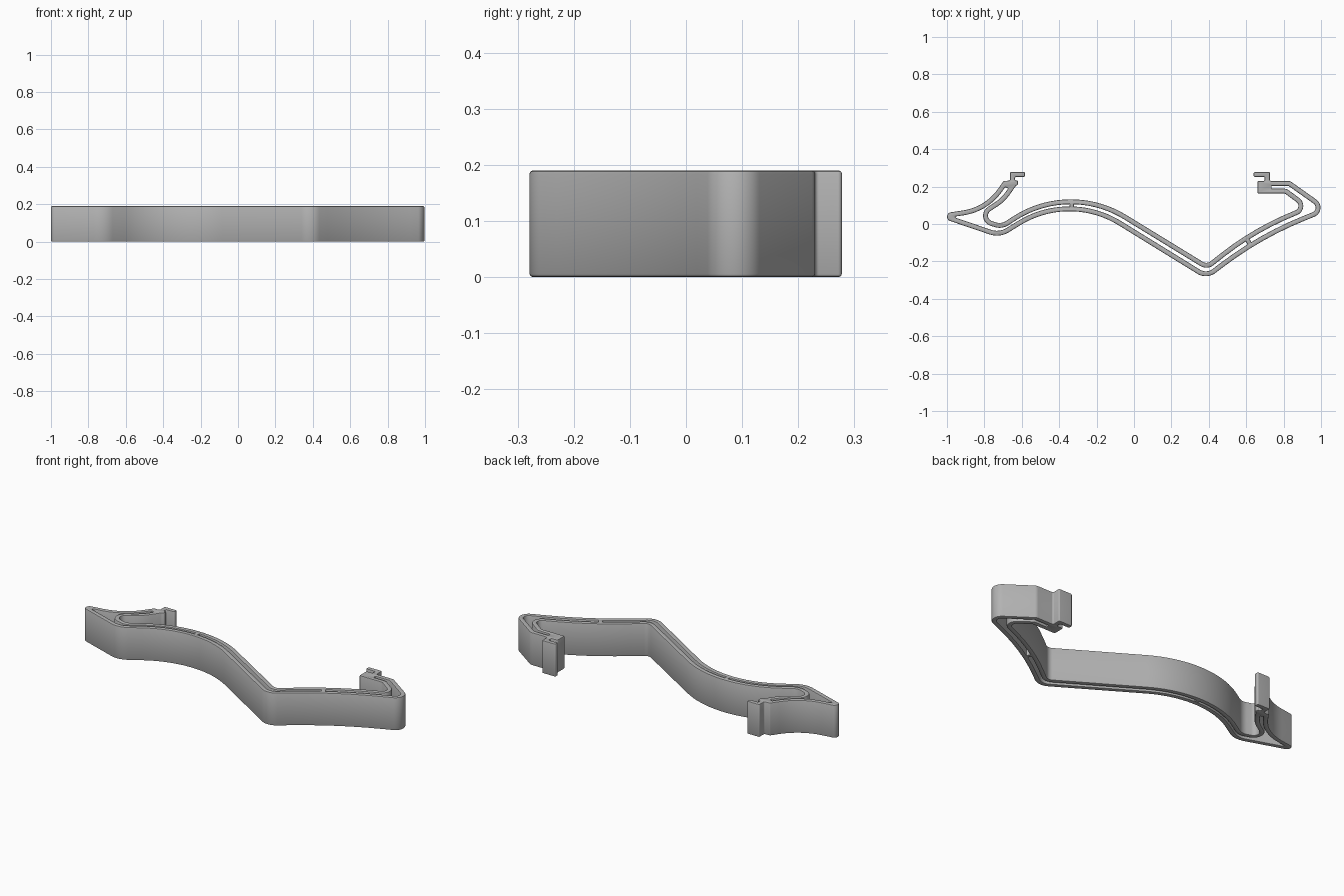
import bpy, bmesh
from math import tan, cos, sin, radians
from mathutils import Vector

HEIGHT, EDGE, WALL = 0.19, 0.006, 0.026

if "Cube" in bpy.data.objects:
    bpy.data.objects.remove(bpy.data.objects["Cube"], do_unlink=True)

grey = bpy.data.materials.new("matte_grey")
grey.use_nodes = True
grey.diffuse_color = (0.45, 0.45, 0.45, 1)
grey.node_tree.nodes["Principled BSDF"].inputs["Base Color"].default_value = (0.45, 0.45, 0.45, 1)


def directions(corners, i):
    """Corner i of a closed loop with its unit directions in and out."""
    p = [Vector(c[:2]) for c in (corners[i - 1], corners[i], corners[(i + 1) % len(corners)])]
    return p[1], (p[1] - p[0]).normalized(), (p[2] - p[1]).normalized()


def rounded(corners):
    """Turn (x, y, radius) corners into a loop with arc fillets."""
    loop = []
    for i, (x, y, r) in enumerate(corners):
        p, a, b = directions(corners, i)
        turn = b.angle_signed(a)
        if abs(turn) < 0.01:
            loop.append(p)
            continue
        side = 1 if turn > 0 else -1
        start = p - a * r * tan(abs(turn) / 2)
        normal = Vector((-a.y, a.x)) * side
        steps = max(4, int(abs(turn) * (6 + 14 * r ** 0.5)))
        for k in range(steps + 1):
            t = abs(turn) * k / steps
            loop.append(start + a * r * sin(t) + normal * r * (1 - cos(t)))
    return loop


def inset(corners, d):
    """Move a counter-clockwise loop inward, keeping its arcs concentric."""
    result = []
    for i, (x, y, r) in enumerate(corners):
        p, a, b = directions(corners, i)
        na, nb = Vector((-a.y, a.x)), Vector((-b.y, b.x))
        q = p + (na + nb) * d / (1 + na.dot(nb))
        convex = a.cross(b) > 0
        result.append((q.x, q.y, max(r - d if convex else r + d, 0.004)))
    return result


def extrude(name, loops):
    """Extrude outlines with holes to full height, with softened rims."""
    curve = bpy.data.curves.new(name, 'CURVE')
    curve.dimensions, curve.fill_mode = '2D', 'BOTH'
    curve.extrude = HEIGHT / 2 - EDGE
    curve.bevel_depth, curve.offset, curve.bevel_resolution = EDGE, -EDGE, 1
    for loop in loops:
        spline = curve.splines.new('POLY')
        spline.points.add(len(loop) - 1)
        for point, p in zip(spline.points, loop):
            point.co = (p.x, p.y, 0, 1)
        spline.use_cyclic_u = True
    obj = bpy.data.objects.new(name, curve)
    bpy.context.collection.objects.link(obj)
    obj.location.z = HEIGHT / 2
    bpy.ops.object.select_all(action='DESELECT')
    obj.select_set(True)
    bpy.context.view_layer.objects.active = obj
    bpy.ops.object.convert(target='MESH')
    obj = bpy.context.object
    bm = bmesh.new()
    bm.from_mesh(obj.data)
    bmesh.ops.remove_doubles(bm, verts=bm.verts, dist=0.0002)
    bmesh.ops.recalc_face_normals(bm, faces=bm.faces)
    bm.to_mesh(obj.data)
    bm.free()
    obj.data.materials.clear()
    obj.data.materials.append(grey)
    bpy.ops.object.shade_smooth_by_angle(angle=radians(35))


# Front edge of the strip, left to right in plan: tip, dip, arch, valley, sweep, tip
front = [(-0.797, 0.09, 0.28), (-1.077, 0.048, 0.024), (-0.718, -0.074, 0.12),
         (-0.345, 0.155, 0.5), (0.389, -0.297, 0.085), (0.68, -0.076, 1.9),
         (1.054, 0.075, 0.053), (0.834, 0.23, 0.03)]
# Back edge, returning
back = [(0.807, 0.163, 0.02), (0.906, 0.09, 0.026), (0.647, -0.014, 1.6),
        (0.389, -0.215, 0.035), (-0.345, 0.234, 0.568), (-0.71, 0.0, 0.06),
        (-0.82, 0.035, 0.03), (-0.69, 0.12, 0.24)]
# Hooked ends joining the two edges
R = 0.007
right_hook = [(0.727, 0.23, R), (0.727, 0.278, R), (0.64, 0.278, R), (0.64, 0.252, R),
              (0.699, 0.252, R), (0.699, 0.23, R), (0.66, 0.23, R), (0.66, 0.163, R)]
left_hook = [(-0.632, 0.203, R), (-0.62, 0.212, R), (-0.62, 0.232, R), (-0.636, 0.232, R),
             (-0.636, 0.252, R), (-0.583, 0.252, R), (-0.583, 0.278, R),
             (-0.663, 0.278, R), (-0.663, 0.232, R), (-0.697, 0.23, R)]

outline = front + right_hook + back + left_hook
band = front + [(0.71, 0.23, R), (0.71, 0.163, R)] + back + [(-0.634, 0.2, R), (-0.697, 0.23, R)]
extrude("hollow_spring_strip", [rounded(outline), rounded(inset(band, WALL))])

# Short ribs bridging the channel
for name, x, y, angle in (("arch_rib", -0.333, 0.106, 0), ("sweep_rib", 0.608, -0.088, 33)):
    u = Vector((cos(radians(angle)), sin(radians(angle))))
    v = Vector((-u.y, u.x))
    c = Vector((x, y))
    extrude(name, [[c + u * 0.012 * i + v * 0.022 * j
                    for i, j in ((-1, -1), (1, -1), (1, 1), (-1, 1))]])
